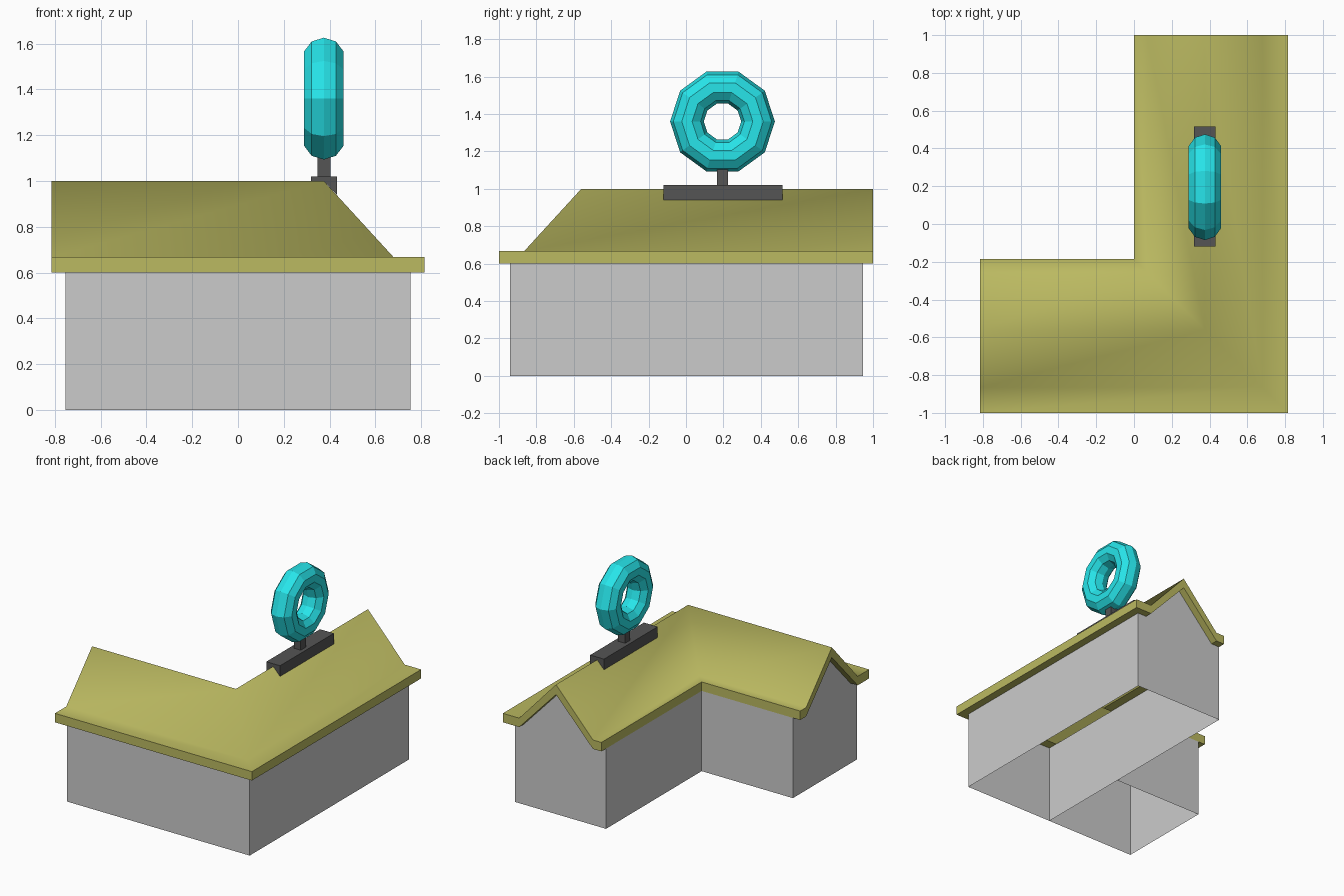
import bpy, bmesh, math
from mathutils import Matrix

if "Cube" in bpy.data.objects:
    bpy.data.objects.remove(bpy.data.objects["Cube"])

RX, RY = 0.375, -0.56          # ridge corner in plan


def material(name, rgb):
    m = bpy.data.materials.new(name)
    m.diffuse_color = (*rgb, 1)
    m.use_nodes = True
    m.node_tree.nodes["Principled BSDF"].inputs["Base Color"].default_value = m.diffuse_color
    return m


def finish(name, bm, mat=None, fix_normals=True):
    if fix_normals:
        bmesh.ops.recalc_face_normals(bm, faces=bm.faces)
    me = bpy.data.meshes.new(name)
    bm.to_mesh(me)
    bm.free()
    ob = bpy.data.objects.new(name, me)
    bpy.context.collection.objects.link(ob)
    if mat:
        me.materials.append(mat)
    return ob


olive = material("olive", (0.5, 0.49, 0.12))
dark = material("dark_grey", (0.09, 0.09, 0.09))
cyan = material("cyan", (0.02, 0.78, 0.82))

# Roof: gable profile (offset from ridge, height) swept round the L corner
top = [(-0.375, 0.667), (-0.305, 0.667), (0, 1.0), (0.305, 0.667), (0.44, 0.667)]
under = [(0.44, 0.6), (0.305, 0.6), (0, 0.925), (-0.305, 0.6), (-0.375, 0.6)]
profile = top + under
bm = bmesh.new()
stations = [
    [bm.verts.new((RX + d, 1.0, z)) for d, z in profile],
    [bm.verts.new((RX + d, RY - d, z)) for d, z in profile],
    [bm.verts.new((-0.815, RY - d, z)) for d, z in profile],
]
n = len(profile)
top_faces = set()
for a, b in zip(stations, stations[1:]):
    for i in range(n):
        j = (i + 1) % n
        f = bm.faces.new((a[i], a[j], b[j], b[i]))
        if i < len(top) - 1:
            f.smooth = True
            top_faces.add(f)
for s in (stations[0], stations[2]):
    for i in range(4):          # end faces as strips between top and underside
        bm.faces.new((s[i], s[i + 1], s[n - 2 - i], s[n - 1 - i]))
for e in bm.edges:
    e.smooth = all(f in top_faces for f in e.link_faces)
finish("roof", bm, olive)


# Walls: open-bottomed shells with a gable at the outer end
def wing(name, place, start, end, cap):
    bm = bmesh.new()

    def face(pts):
        bm.faces.new([bm.verts.new(place(d, t, z)) for d, t, z in pts])

    di, do = -0.375, 0.38
    gable = [(di, 0), (do, 0), (do, 0.6), (0.305, 0.6), (0, 0.925), (-0.305, 0.6), (di, 0.6)]
    face([(d, end, z) for d, z in gable])
    for d in (di, do):
        face([(d, start, 0), (d, end, 0), (d, end, 0.6), (d, start, 0.6)])
    if cap:
        face([(di, start, 0), (do, start, 0), (do, start, 0.6), (di, start, 0.6)])
    bmesh.ops.remove_doubles(bm, verts=bm.verts, dist=1e-4)
    return finish(name, bm)


wing("main_wing_walls", lambda d, t, z: (RX + d, t, z), -0.94, 0.945, True)
wing("side_wing_walls", lambda d, t, z: (t, RY - d, z), 0.0, -0.755, False)

# Saddle block sitting over the ridge
bm = bmesh.new()
saddle = [(-0.057, 1.02), (0.057, 1.02), (0.057, 0.94), (0, 1.0), (-0.057, 0.94)]
f = bm.faces.new([bm.verts.new((RX + x, -0.12, z)) for x, z in saddle])
ext = bmesh.ops.extrude_face_region(bm, geom=[f], use_keep_orig=True)
bmesh.ops.translate(bm, vec=(0, 0.635, 0),
                    verts=[v for v in ext["geom"] if isinstance(v, bmesh.types.BMVert)])
finish("ridge_saddle", bm, dark)

# Post under the ring
bm = bmesh.new()
bmesh.ops.create_cube(bm, size=1, matrix=Matrix.Translation((RX, 0.195, 1.06))
                      @ Matrix.Diagonal((0.057, 0.06, 0.11, 1)))
finish("ring_post", bm, dark)

# Faceted ring, axis along x
bpy.ops.mesh.primitive_torus_add(major_segments=10, minor_segments=10,
                                 major_radius=0.19, minor_radius=0.09,
                                 location=(RX, 0.195, 1.36),
                                 rotation=(math.pi / 2, 0, math.pi / 2))
ring = bpy.context.object
ring.name = "roof_ring"
ring.data.materials.append(cyan)
